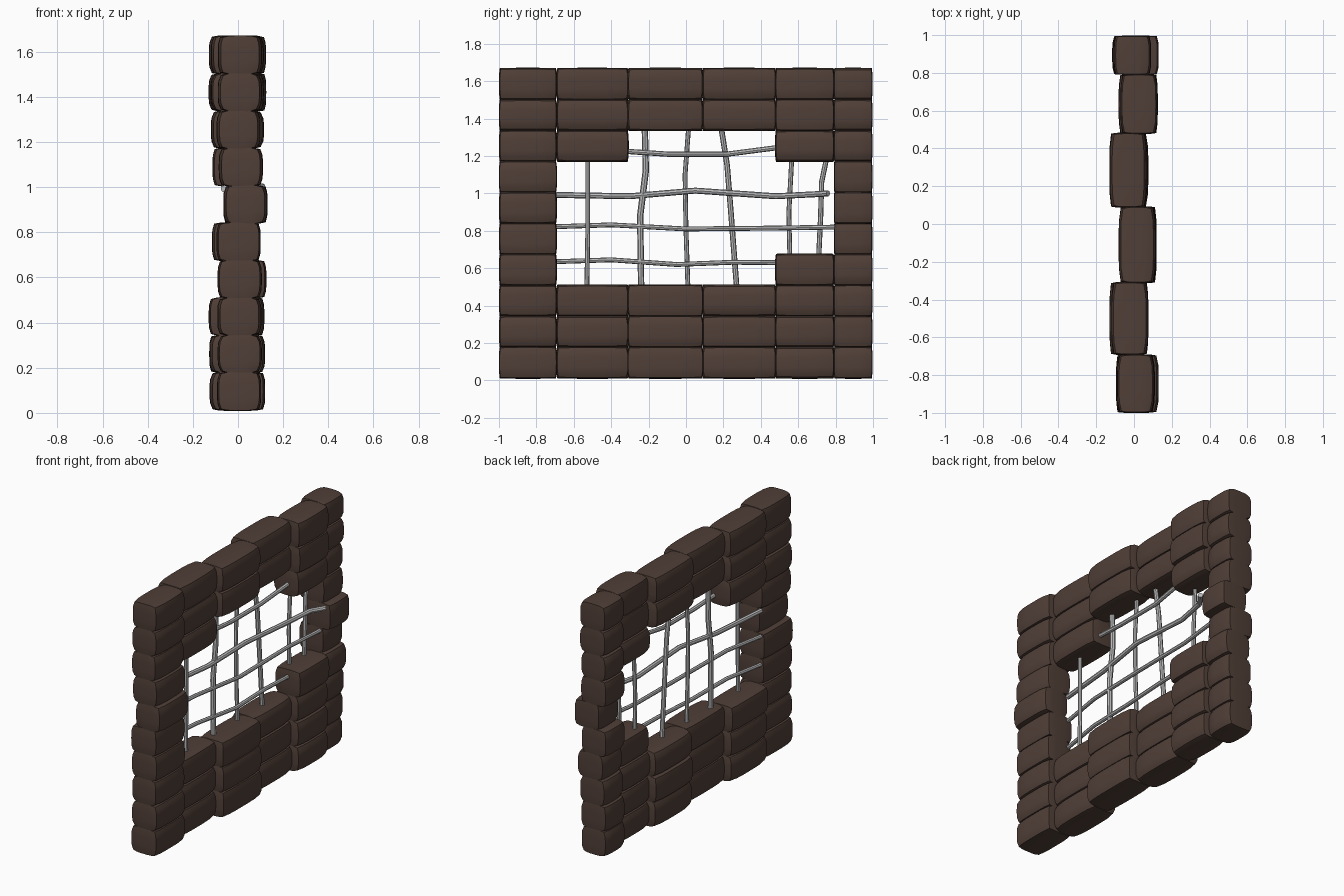
import bpy, bmesh, math, random

if "Cube" in bpy.data.objects:
    bpy.data.objects.remove(bpy.data.objects["Cube"])

random.seed(4)


def material(name, rgb):
    m = bpy.data.materials.new(name)
    m.diffuse_color = (*rgb, 1)
    m.use_nodes = True
    m.node_tree.nodes["Principled BSDF"].inputs["Base Color"].default_value = m.diffuse_color
    return m


STONE = material("dark brown stone", (0.080, 0.049, 0.038))
STEEL = material("grey steel", (0.50, 0.50, 0.50))

# Wall layout: column edges along y, ten equal rows along z
COLS = [-1.0, -0.69, -0.31, 0.09, 0.48, 0.79, 0.997]
ROW_H = 0.1655
Z0 = 0.013
COL_X = [0.008, -0.027, 0.022, -0.027, 0.022, -0.012]   # stagger of each column
ROW_X = {(0, 5): 0.033, (5, 5): 0.033, (5, 3): 0.008, (4, 3): 0.028}
OPENING = {3: (1, 2, 3), 4: (1, 2, 3, 4), 5: (1, 2, 3, 4),
           6: (1, 2, 3, 4), 7: (2, 3)}                  # missing blocks per row


def stone_block(name, center, half):
    """Box with pillowed faces and softened corners."""
    bm = bmesh.new()
    bmesh.ops.create_cube(bm, size=2)
    bmesh.ops.subdivide_edges(bm, edges=bm.edges[:], cuts=5, use_grid_fill=True)
    wob = [random.uniform(0.7, 1.3) for _ in range(4)]
    for v in bm.verts:
        u, s, t = v.co
        x = u * (1 - 0.11 * wob[0] * s ** 4 - 0.12 * wob[1] * t ** 4)
        y = s * (1 - 0.03 * wob[2] * u ** 4 - 0.03 * t ** 4)
        z = t * (1 - 0.10 * wob[3] * u ** 4 - 0.02 * s ** 4)
        v.co = (center[0] + x * half[0], center[1] + y * half[1], center[2] + z * half[2])
    me = bpy.data.meshes.new(name)
    bm.to_mesh(me)
    bm.free()
    me.materials.append(STONE)
    ob = bpy.data.objects.new(name, me)
    bpy.context.collection.objects.link(ob)
    bpy.context.view_layer.objects.active = ob
    ob.select_set(True)
    bpy.ops.object.shade_smooth_by_angle(angle=math.radians(40))
    ob.select_set(False)


# Stone blocks around the broken opening
for r in range(10):
    for c in range(6):
        if c in OPENING.get(r, ()):
            continue
        y0, y1 = COLS[c], COLS[c + 1]
        dx = ROW_X.get((c, r), COL_X[c] + random.uniform(-0.006, 0.006))
        grow = 0.004 if 0 < c < 5 else 0.0
        stone_block(f"stone_block_{r}_{c}",
                    (dx, (y0 + y1) / 2, Z0 + (r + 0.5) * ROW_H),
                    (0.098, (y1 - y0) / 2 + grow, ROW_H / 2 + 0.004))


def bar(name, pts, radius):
    """Bent round rod through a few points."""
    cu = bpy.data.curves.new(name, 'CURVE')
    cu.dimensions = '3D'
    cu.bevel_depth = radius
    cu.bevel_resolution = 2
    cu.use_fill_caps = True
    sp = cu.splines.new('POLY')
    sp.points.add(len(pts) - 1)
    for p, co in zip(sp.points, pts):
        p.co = (*co, 1)
    cu.materials.append(STEEL)
    ob = bpy.data.objects.new(name, cu)
    bpy.context.collection.objects.link(ob)
    bpy.context.view_layer.objects.active = ob
    ob.select_set(True)
    bpy.ops.object.convert(target='MESH')
    bpy.ops.object.shade_smooth_by_angle(angle=math.radians(40))
    ob.select_set(False)


# Upright bars: (y, z) points, radius
UPRIGHTS = [
    ([(-0.53, 0.51), (-0.525, 0.8), (-0.525, 1.18)], 0.013),
    ([(-0.24, 0.51), (-0.245, 0.88), (-0.215, 1.12), (-0.22, 1.34)], 0.017),
    ([(0.01, 0.51), (0.0, 0.8), (-0.005, 1.1), (0.013, 1.34)], 0.013),
    ([(0.27, 0.51), (0.24, 0.9), (0.22, 1.15), (0.19, 1.34)], 0.015),
    ([(0.555, 0.67), (0.55, 0.9), (0.565, 1.18)], 0.013),
    ([(0.71, 0.67), (0.72, 0.88), (0.725, 1.06), (0.75, 1.18)], 0.014),
]
for i, (pts, rad) in enumerate(UPRIGHTS):
    bar(f"upright_bar_{i}", [(-0.012, y, z) for y, z in pts], rad)

# Cross bars: (x, y, z) points, radius; the second bends out of the wall at its end
CROSS = [
    ([(0.01, -0.32, 1.225), (0.015, -0.1, 1.21), (0.015, 0.22, 1.21), (0.03, 0.49, 1.245)], 0.014),
    ([(-0.06, -0.70, 0.992), (-0.015, -0.3, 0.985), (0.015, 0.05, 1.015),
      (0.02, 0.48, 0.985), (0.05, 0.68, 0.995), (0.11, 0.76, 1.0)], 0.016),
    ([(-0.06, -0.70, 0.822), (-0.02, -0.4, 0.832), (0.015, 0.0, 0.81),
      (0.015, 0.5, 0.815), (0.045, 0.80, 0.82)], 0.013),
    ([(-0.06, -0.70, 0.635), (-0.02, -0.4, 0.645), (0.015, -0.05, 0.62),
      (0.02, 0.25, 0.632), (0.03, 0.50, 0.63)], 0.013),
]
for i, (pts, rad) in enumerate(CROSS):
    bar(f"cross_bar_{i}", pts, rad)
